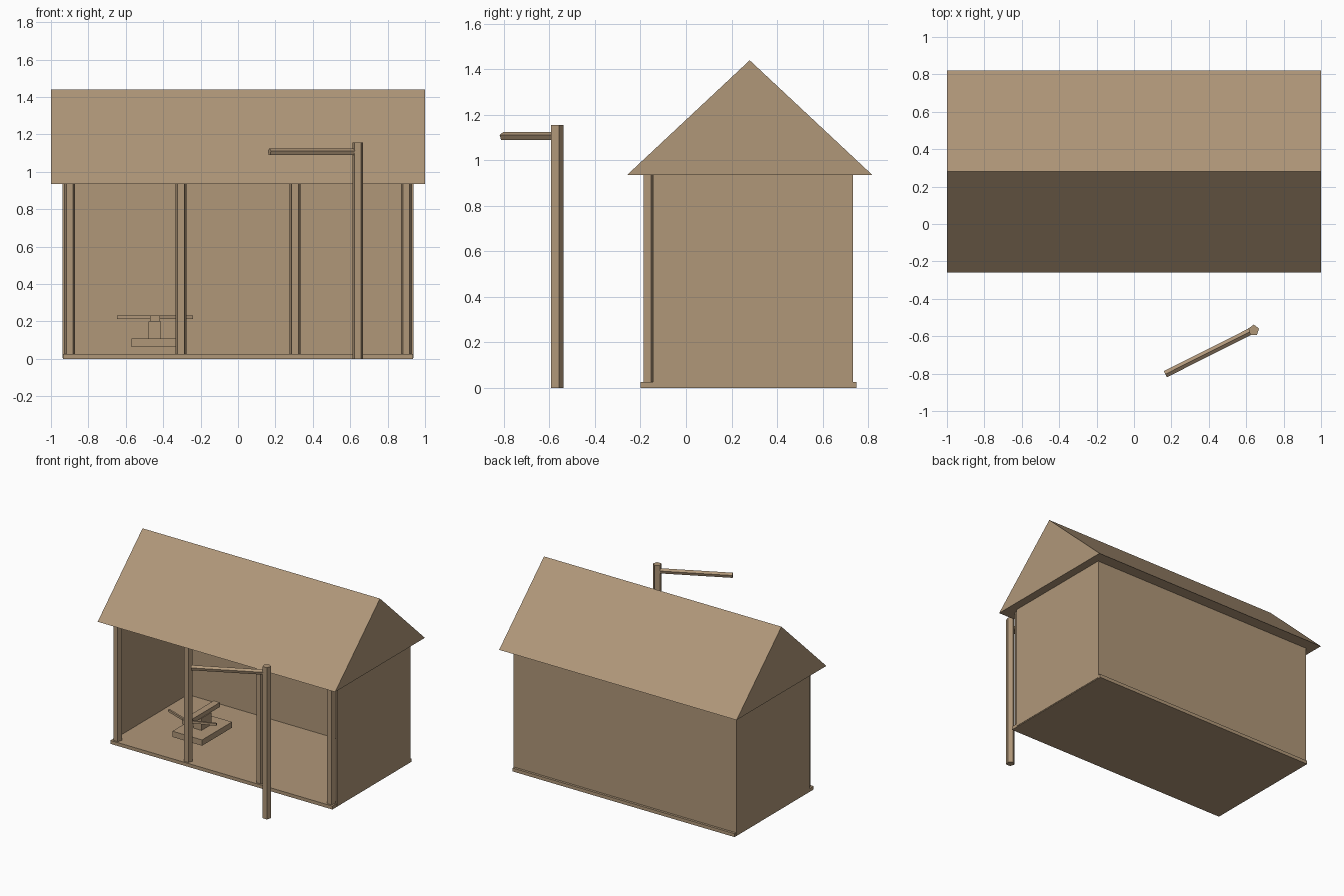
import bpy, bmesh, math
from mathutils import Vector

if "Cube" in bpy.data.objects:
    bpy.data.objects.remove(bpy.data.objects["Cube"])

wood = bpy.data.materials.new("tan wood")
wood.diffuse_color = (0.434, 0.309, 0.191, 1)
wood.use_nodes = True
wood.node_tree.nodes["Principled BSDF"].inputs["Base Color"].default_value = wood.diffuse_color


def prism(name, start, end, up, profile):
    """Extrude a 2D profile (side, up) from start to end."""
    a, b, up = Vector(start), Vector(end), Vector(up)
    side = (b - a).normalized().cross(up).normalized()
    bm = bmesh.new()
    rings = [[bm.verts.new(p + side * u + up * v) for u, v in profile] for p in (a, b)]
    n = len(profile)
    bm.faces.new(rings[0])
    bm.faces.new(rings[1])
    for i in range(n):
        j = (i + 1) % n
        bm.faces.new((rings[0][i], rings[0][j], rings[1][j], rings[1][i]))
    bmesh.ops.recalc_face_normals(bm, faces=bm.faces)
    me = bpy.data.meshes.new(name)
    bm.to_mesh(me)
    bm.free()
    me.materials.append(wood)
    ob = bpy.data.objects.new(name, me)
    bpy.context.collection.objects.link(ob)
    return ob


def pentagon(r):
    return [(r * math.sin(i * math.tau / 5), r * math.cos(i * math.tau / 5)) for i in range(5)]


def rect(w, h):
    return [(-w / 2, -h / 2), (w / 2, -h / 2), (w / 2, h / 2), (-w / 2, h / 2)]


def box(name, x0, x1, y0, y1, z0, z1):
    cx, cy = (x0 + x1) / 2, (y0 + y1) / 2
    return prism(name, (cx, cy, z0), (cx, cy, z1), (0, 1, 0), rect(x1 - x0, y1 - y0))


# Shed: floor, three walls, solid gable roof
box("floor", -0.935, 0.935, -0.2, 0.75, 0, 0.026)
for s, side in ((-1, "left"), (1, "right")):
    xs = sorted((s * 0.926, s * 0.938))
    box(side + "_wall", *xs, -0.145, 0.733, 0.005, 0.94)
box("back_wall", -0.93, 0.93, 0.72, 0.732, 0.005, 0.94)
prism("roof", (-1, 0.28, 0.935), (1, 0.28, 0.935), (0, 0, 1),
      [(-0.54, 0), (0.54, 0), (0, 0.505)])

# Five-sided posts along the open front
for i, x in enumerate((-0.9, -0.305, 0.305, 0.9)):
    prism(f"front_post_{i + 1}", (x, -0.163, 0.01), (x, -0.163, 0.94), (0, 1, 0), pentagon(0.03))

# Free-standing pole with a slanted side arm
prism("pole", (0.64, -0.568, 0), (0.64, -0.568, 1.155), (0, 1, 0), pentagon(0.03))
prism("pole_arm", (0.635, -0.568, 1.106), (0.168, -0.803, 1.106), (0, 0, 1), pentagon(0.019))

# Mounted bow on a platform inside the shed
box("platform", -0.57, -0.32, 0.025, 0.385, 0.064, 0.108)
box("column", -0.478, -0.412, 0.15, 0.27, 0.105, 0.2)
box("bow_stock", -0.47, -0.418, 0.0, 0.38, 0.198, 0.232)
for s, side in ((-1, "left"), (1, "right")):
    prism(side + "_bow_arm", (-0.444, 0.015, 0.222), (-0.444 + s * 0.2, 0.09, 0.222),
          (0, 0, 1), rect(0.014, 0.017))
